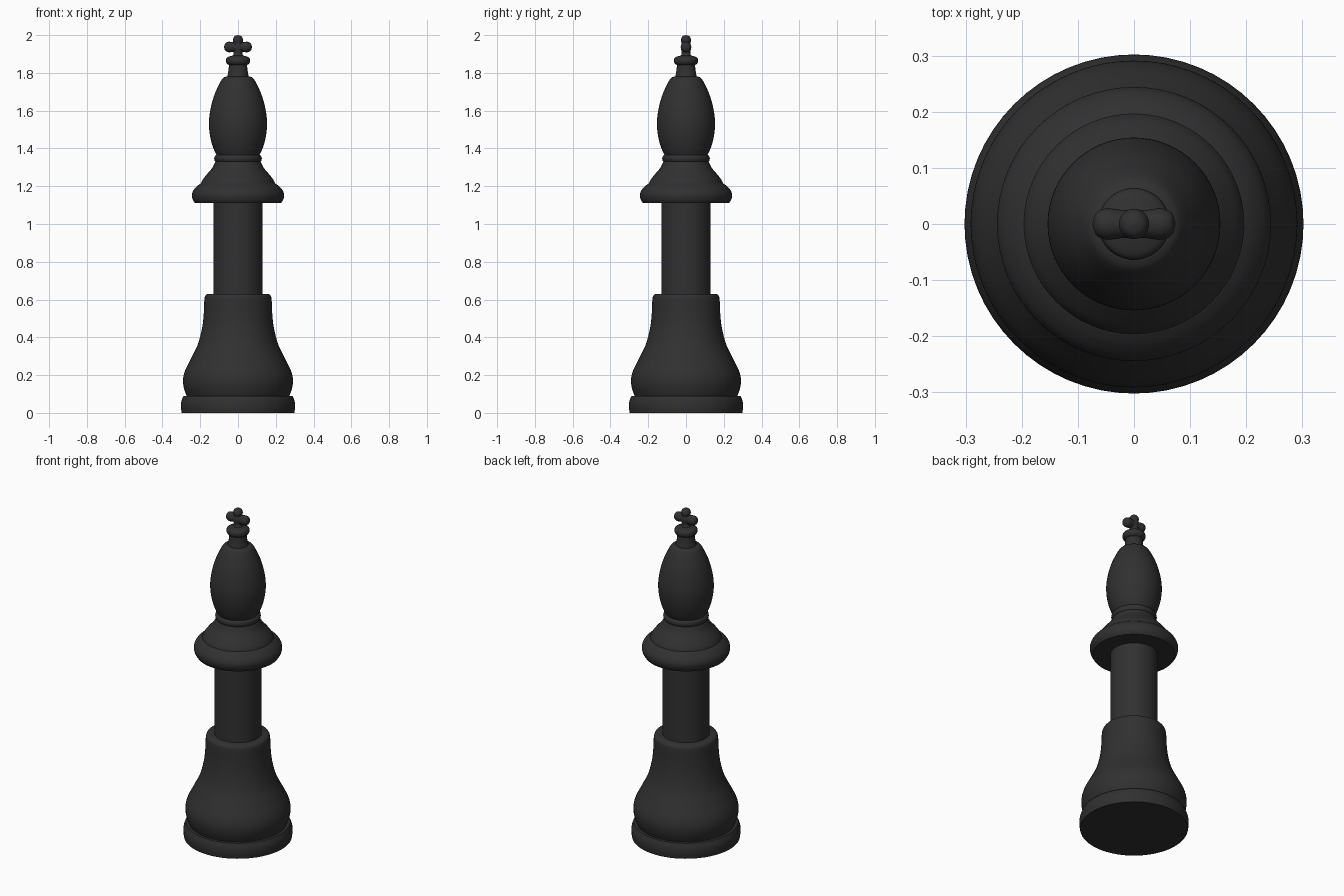
import bpy, math

if "Cube" in bpy.data.objects:
    bpy.data.objects.remove(bpy.data.objects["Cube"])

black = bpy.data.materials.new("black")
black.diffuse_color = (0.03, 0.03, 0.03, 1)
black.use_nodes = True
black.node_tree.nodes["Principled BSDF"].inputs["Base Color"].default_value = black.diffuse_color


def finish(ob, angle=40):
    ob.data.materials.append(black)
    bpy.ops.object.select_all(action='DESELECT')
    ob.select_set(True)
    bpy.context.view_layer.objects.active = ob
    bpy.ops.object.shade_smooth_by_angle(angle=math.radians(angle))


def smooth(pts, n=6):
    """Catmull-Rom curve through the profile points."""
    p = [pts[0]] + pts + [pts[-1]]
    out = []
    for i in range(1, len(p) - 2):
        for k in range(n):
            t = k / n
            out.append(tuple(0.5 * (2 * b + (c - a) * t + (2 * a - 5 * b + 4 * c - d) * t * t
                             + (3 * b - a - 3 * c + d) * t ** 3)
                             for a, b, c, d in zip(p[i - 1], p[i], p[i + 1], p[i + 2])))
    return out + [pts[-1]]


def lathe(name, profile, seg=64):
    """Closed solid of revolution from (radius, height) points, bottom to top."""
    verts, faces = [], []
    for r, z in profile:
        for s in range(seg):
            a = 2 * math.pi * s / seg
            verts.append((r * math.cos(a), r * math.sin(a), z))
    for i in range(len(profile) - 1):
        for s in range(seg):
            t = (s + 1) % seg
            faces.append((i * seg + s, i * seg + t, (i + 1) * seg + t, (i + 1) * seg + s))
    last = (len(profile) - 1) * seg
    faces.append(tuple(reversed(range(seg))))
    faces.append(tuple(range(last, last + seg)))
    me = bpy.data.meshes.new(name)
    me.from_pydata(verts, [], faces)
    ob = bpy.data.objects.new(name, me)
    bpy.context.collection.objects.link(ob)
    finish(ob)
    return ob


# base and bell-shaped foot
lathe("base", smooth([(0.298, 0), (0.302, 0.03), (0.3, 0.06), (0.289, 0.09)]))
lathe("foot", smooth([(0.272, 0.09), (0.286, 0.13), (0.291, 0.175), (0.28, 0.225),
                      (0.245, 0.295), (0.212, 0.365), (0.19, 0.45), (0.181, 0.53),
                      (0.178, 0.60), (0.172, 0.622), (0.16, 0.63)]))

# column
lathe("column", [(0.131, 0.62), (0.131, 1.13)])

# collar: wide lip, flared cone, thin bead
lathe("collar_lip", smooth([(0.228, 1.11), (0.24, 1.13), (0.244, 1.155), (0.236, 1.178),
                            (0.217, 1.2), (0.197, 1.215)]))
lathe("collar_cone", smooth([(0.197, 1.213), (0.187, 1.235), (0.165, 1.263),
                             (0.138, 1.295), (0.122, 1.325), (0.115, 1.345)]))
lathe("collar_bead", smooth([(0.11, 1.325), (0.122, 1.333), (0.126, 1.347),
                             (0.122, 1.36), (0.108, 1.37)]))

# head
lathe("head", smooth([(0.109, 1.355), (0.13, 1.4), (0.147, 1.46), (0.154, 1.53),
                      (0.147, 1.6), (0.128, 1.675), (0.1, 1.74), (0.082, 1.77),
                      (0.066, 1.78)]))

# finial stem and bead
lathe("stem", smooth([(0.058, 1.775), (0.051, 1.81), (0.047, 1.85)]))
lathe("finial_bead", smooth([(0.045, 1.84), (0.059, 1.85), (0.064, 1.866),
                             (0.057, 1.882), (0.028, 1.892)]))

# cross on top: rounded post and crossbar
lathe("cross_post", smooth([(0.03, 1.885), (0.023, 1.905), (0.027, 1.935), (0.023, 1.955),
                            (0.027, 1.975), (0.019, 1.993), (0.001, 2.0)]), 32)
arm = lathe("cross_arm", smooth([(0.001, -0.074), (0.02, -0.067), (0.028, -0.048),
                                 (0.025, -0.02), (0.025, 0.02), (0.028, 0.048),
                                 (0.02, 0.067), (0.001, 0.074)]), 32)
arm.rotation_euler = (0, math.pi / 2, 0)
arm.location = (0, 0, 1.937)
